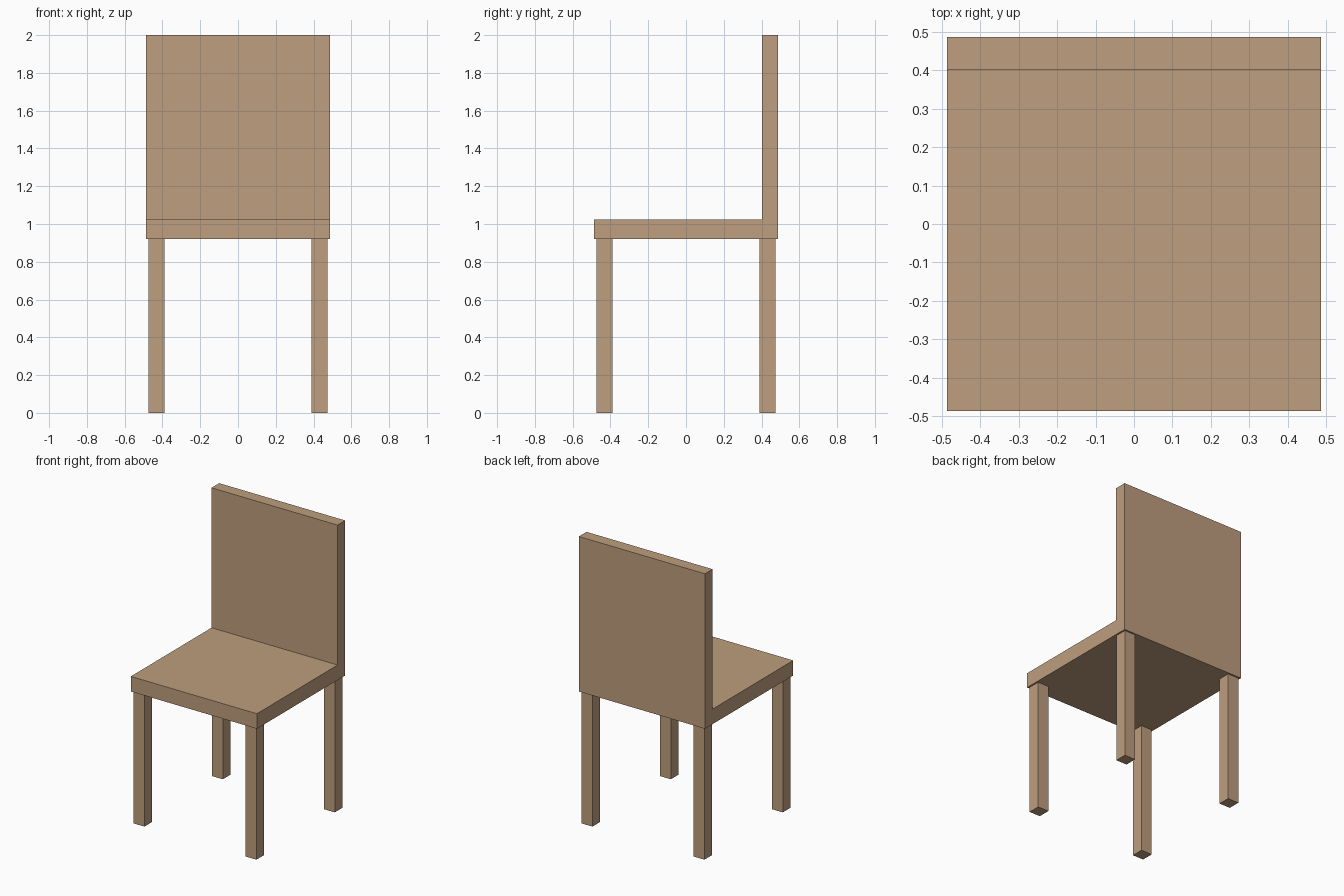
import bpy, bmesh

if "Cube" in bpy.data.objects:
    bpy.data.objects.remove(bpy.data.objects["Cube"])

wood = bpy.data.materials.new("wood")
wood.diffuse_color = (0.515, 0.342, 0.209, 1.0)
wood.use_nodes = True
wood.node_tree.nodes["Principled BSDF"].inputs["Base Color"].default_value = wood.diffuse_color


def prism(name, profile, x0, x1):
    """Extrude a (y, z) profile along x from x0 to x1."""
    bm = bmesh.new()
    face = bm.faces.new([bm.verts.new((x0, y, z)) for y, z in profile])
    ext = bmesh.ops.extrude_face_region(bm, geom=[face])
    verts = [g for g in ext["geom"] if isinstance(g, bmesh.types.BMVert)]
    bmesh.ops.translate(bm, verts=verts, vec=(x1 - x0, 0, 0))
    bmesh.ops.recalc_face_normals(bm, faces=bm.faces)
    mesh = bpy.data.meshes.new(name)
    bm.to_mesh(mesh)
    bm.free()
    mesh.materials.append(wood)
    obj = bpy.data.objects.new(name, mesh)
    bpy.context.collection.objects.link(obj)
    return obj


HALF = 0.486            # half width and depth of the seat
SEAT_Z, SEAT_TOP = 0.92, 1.025
BACK_Y = 0.402          # front face of the backrest
LEG_IN, LEG_OUT = 0.389, 0.474

# Seat and backrest: one L-shaped panel
prism("seat_and_backrest",
      [(-HALF, SEAT_Z), (HALF, SEAT_Z), (HALF, 2.0), (BACK_Y, 2.0),
       (BACK_Y, SEAT_TOP), (-HALF, SEAT_TOP)], -HALF, HALF)

# Four square legs, slightly inset from the seat edge
for side, sx in (("left", -1), ("right", 1)):
    for end, sy in (("front", -1), ("back", 1)):
        y0, y1 = sorted((sy * LEG_IN, sy * LEG_OUT))
        x0, x1 = sorted((sx * LEG_IN, sx * LEG_OUT))
        prism(f"{end}_{side}_leg",
              [(y0, 0), (y1, 0), (y1, SEAT_Z), (y0, SEAT_Z)], x0, x1)
